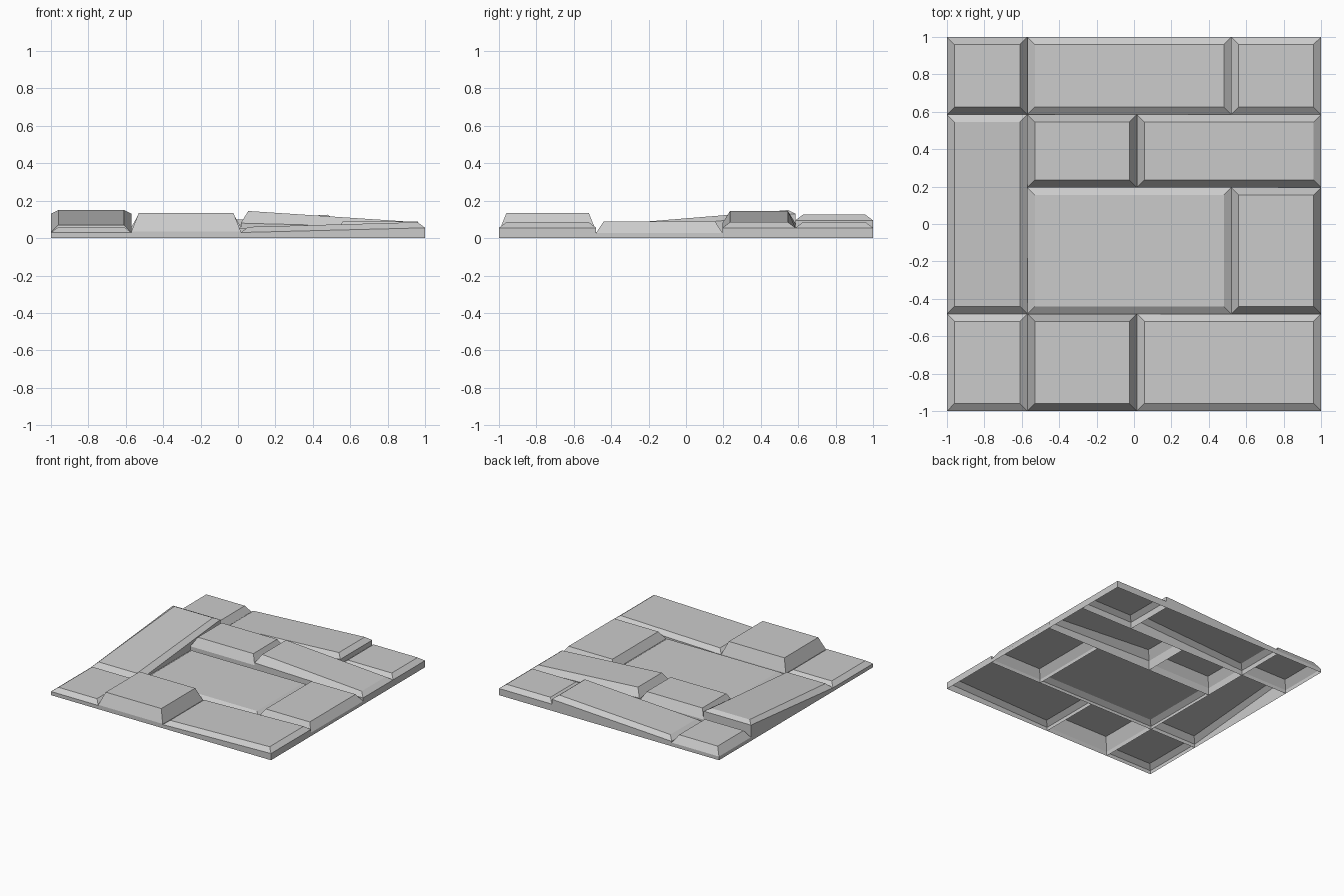
import bpy, bmesh

if "Cube" in bpy.data.objects:
    bpy.data.objects.remove(bpy.data.objects["Cube"])

X = [-1, -0.57, 0.015, 0.52, 1]      # column seams
Y = [-1, -0.48, 0.195, 0.585, 1]     # row seams
INSET = 0.04


def stone(name, c0, c1, r0, r1, edge, top, axis=0):
    """Open-bottomed chamfered slab; edge and top give (low end, high end) heights along axis."""
    x0, x1, y0, y1 = X[c0], X[c1], Y[r0], Y[r1]
    bm = bmesh.new()

    def ring(inset, heights):
        corners = [(x0 + inset, y0 + inset, 0, 0), (x1 - inset, y0 + inset, 1, 0),
                   (x1 - inset, y1 - inset, 1, 1), (x0 + inset, y1 - inset, 0, 1)]
        return [bm.verts.new((x, y, heights[(i, j)[axis]])) for x, y, i, j in corners]

    rings = [ring(0, (0, 0)), ring(0, edge), ring(INSET, top)]
    for a, b in zip(rings, rings[1:]):
        for k in range(4):
            n = (k + 1) % 4
            bm.faces.new((a[k], a[n], b[n], b[k]))
    bm.faces.new(rings[-1])
    mesh = bpy.data.meshes.new(name)
    bm.to_mesh(mesh)
    bm.free()
    bpy.context.collection.objects.link(bpy.data.objects.new(name, mesh))


# Back row
stone("stone_back_left", 0, 1, 3, 4, (0.03, 0.03), (0.09, 0.09))
stone("stone_back_middle", 1, 3, 3, 4, (0.04, 0.095), (0.07, 0.125))
stone("stone_back_right", 3, 4, 3, 4, (0.055, 0.055), (0.085, 0.085))
# Long tilted stone on the left
stone("stone_long_left", 0, 1, 1, 3, (0.03, 0.13), (0.07, 0.15), axis=1)
# Upper middle row
stone("stone_upper_middle", 1, 2, 2, 3, (0.06, 0.06), (0.13, 0.13))
stone("stone_upper_right", 2, 4, 2, 3, (0.08, 0.055), (0.145, 0.085))
# Lower middle row
stone("stone_centre", 1, 3, 1, 2, (0.025, 0.025), (0.052, 0.052))
stone("stone_lower_right", 3, 4, 1, 2, (0.028, 0.028), (0.09, 0.09))
# Front row
stone("stone_front_left", 0, 1, 0, 1, (0.03, 0.03), (0.06, 0.06))
stone("stone_front_middle", 1, 2, 0, 1, (0.035, 0.035), (0.135, 0.135))
stone("stone_front_right", 2, 4, 0, 1, (0.03, 0.055), (0.06, 0.085))
